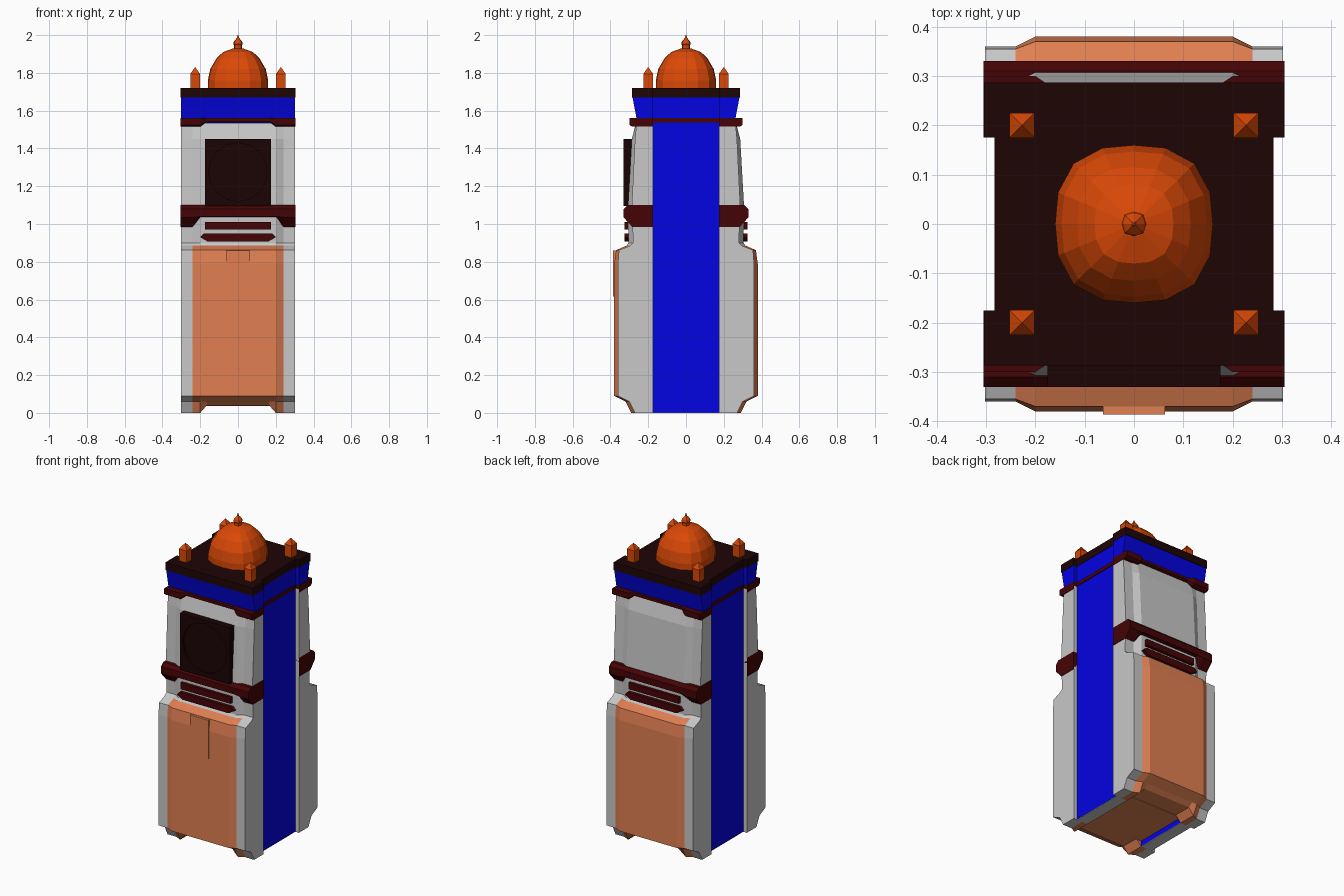
import bpy, bmesh, math

cube = bpy.data.objects.get("Cube")
if cube:
    bpy.data.objects.remove(cube, do_unlink=True)


def material(name, r, g, b):
    m = bpy.data.materials.new(name)
    m.use_nodes = True
    m.diffuse_color = (r, g, b, 1)
    m.node_tree.nodes["Principled BSDF"].inputs["Base Color"].default_value = (r, g, b, 1)
    return m


STONE = material("pale stone", .58, .58, .58)
PEACH = material("peach panel", .75, .215, .085)
ORANGE = material("deep orange", .70, .065, .002)
BLUE = material("royal blue", .001, .001, .75)
RED = material("dark red trim", .06, .001, .0015)
ROOF = material("dark brown roof", .013, .0015, .0015)
CLOCK = material("clock black", .011, .001, .0015)


def finish(name, bm, mats, mirror=""):
    bmesh.ops.recalc_face_normals(bm, faces=bm.faces[:])
    mesh = bpy.data.meshes.new(name)
    bm.to_mesh(mesh)
    bm.free()
    for m in mats:
        mesh.materials.append(m)
    ob = bpy.data.objects.new(name, mesh)
    bpy.context.collection.objects.link(ob)
    if mirror:
        mod = ob.modifiers.new("Mirror", 'MIRROR')
        mod.use_axis = ["X" in mirror, "Y" in mirror, False]
        mod.use_mirror_merge = False
    return ob


def loft(bm, rings):
    """Skin a stack of equal-sized closed rings, returning the vertex rings."""
    vs = [[bm.verts.new(p) for p in ring] for ring in rings]
    n = len(rings[0])
    for a, b in zip(vs, vs[1:]):
        for i in range(n):
            j = (i + 1) % n
            bm.faces.new((a[i], a[j], b[j], b[i]))
    return vs


def facade(name, rows, mats, half, z_in=.22, y_in=.22, rule=None):
    """Front and back slab; rows give z, y at the corners and z, y at the middle.

    Columns closer to the centre than z_in and y_in take the middle values."""
    columns = [-x for x in half] + list(reversed(half))
    n = len(columns)
    rings = []
    for zc, yc, zm, ym in rows:
        outer = [(x, -(ym if abs(x) < y_in else yc), zm if abs(x) < z_in else zc)
                 for x in columns]
        back = [(x, -.175, z) for x, y, z in reversed(outer)]
        rings.append(outer + back)
    bm = bmesh.new()
    vs = loft(bm, rings)
    for ring in (vs[0], vs[-1]):
        for i in range(n - 1):
            bm.faces.new((ring[i], ring[i + 1], ring[-2 - i], ring[-1 - i]))
    if rule:
        for f in bm.faces:
            f.material_index = rule(f.calc_center_median())
    return finish(name, bm, mats, "Y")


def box(name, x, y, z, mat, mirror=""):
    bm = bmesh.new()
    bmesh.ops.create_cube(bm, size=1)
    for v in bm.verts:
        v.co = [r[0] + (c + .5) * (r[1] - r[0]) for c, r in zip(v.co, (x, y, z))]
    return finish(name, bm, [mat], mirror)


def turned(name, profile, sides, mat, power=2, centre=(0, 0), phase=0, mirror=""):
    """Stacked polygon rings of (radius, z); power above 2 squares them off."""
    rings = []
    for r, z in profile:
        ring = []
        for i in range(sides):
            a = math.tau * i / sides + phase
            c, s = math.cos(a), math.sin(a)
            k = r / (abs(c) ** power + abs(s) ** power) ** (1 / power)
            ring.append((centre[0] + k * c, centre[1] + k * s, z))
        rings.append(ring)
    bm = bmesh.new()
    vs = loft(bm, rings)
    bm.faces.new(vs[0])
    bm.faces.new(vs[-1])
    return finish(name, bm, [mat], mirror)


# Stone shaft with wide base and coloured base panel
facade("stone_shaft", [
    (0, .27, .04, .29), (.06, .30, .06, .32), (.09, .36, .09, .38),
    (.79, .36, .79, .38), (.862, .355, .862, .37), (.885, .297, .885, .315),
    (.90, .28, .90, .305), (1.10, .287, 1.10, .307),
    (1.45, .27, 1.45, .287), (1.535, .262, 1.535, .265)],
    [STONE, PEACH], (.302, .24, .2, .165), z_in=.18,
    rule=lambda c: int(abs(c.x) < .235 and c.z < .88))

# Trim bands, frieze and roof edge
facade("lower_band", [(.985, .285, 1.035, .30), (1.035, .33, 1.04, .33),
                      (1.08, .33, 1.08, .33), (1.10, .31, 1.10, .31)],
       [RED], (.305, .24, .2))
facade("upper_band", [(1.515, .285, 1.538, .27), (1.525, .30, 1.543, .28),
                      (1.56, .30, 1.56, .28)], [RED], (.305, .2, .17),
       z_in=.18, y_in=.18)
facade("frieze", [(1.56, .262, 1.56, .262), (1.67, .283, 1.67, .283)],
       [BLUE], (.302, .2))
facade("roof_edge", [(1.67, .287, 1.67, .287), (1.72, .287, 1.72, .287)],
       [ROOF], (.304, .2))

# Slightly recessed blue core with raised underside and side rims
SPAN = (-.176, .176)
box("blue_core", (-.278, .278), SPAN, (.04, 1.67), BLUE)
box("underside", (-.2, .2), SPAN, (.036, .042), PEACH)
box("core_rim", (.2, .278), SPAN, (.003, .05), BLUE, "X")
box("rim_base", (.2, .277), SPAN, (0, .004), STONE, "X")
box("core_band", (-.283, .283), SPAN, (1.538, 1.56), RED)
box("roof_middle", (-.281, .281), SPAN, (1.67, 1.72), ROOF)

# Small trim bars below the lower band
box("upper_bar", (-.175, .175), (-.325, -.28), (.97, 1.01), RED, "Y")
bm = bmesh.new()
outline = [(-.2, .93), (-.16, .907), (.16, .907), (.2, .93), (.18, .95), (-.18, .95)]
bar = loft(bm, [[(x, y, z) for x, z in outline] for y in (-.325, -.28)])
for ring in bar:
    bm.faces.new(ring)
finish("lower_bar", bm, [RED], "Y")

# Front door plate
box("door_plate", (-.063, .063), (-.386, -.36), (.615, .86), PEACH)

# Clock panel with a shallow round recess
clock = box("clock_panel", (-.175, .175), (-.33, -.26), (1.095, 1.45), CLOCK)
cutter = turned("clock_cutter", [(.155, -.02), (.155, .02)], 16, CLOCK)
cutter.rotation_euler.x = math.pi / 2
cutter.location = (0, -.338, 1.275)
cutter.hide_render = True
cutter.hide_viewport = True
cut = clock.modifiers.new("Recess", 'BOOLEAN')
cut.object = cutter
cut.solver = 'EXACT'

# Dome and finials
turned("dome", [(.16, 1.72), (.16, 1.76), (.147, 1.82), (.115, 1.875),
                (.08, 1.91), (.025, 1.93)], 16, ORANGE, 2.6)
turned("dome_finial", [(.02, 1.925), (.02, 1.945), (.025, 1.952),
                       (.022, 1.966), (.006, 1.985), (.002, 2.0)], 8, ORANGE, 2.6)
turned("corner_finial", [(.036, 1.72), (.036, 1.795), (.001, 1.83)], 4, ORANGE,
       centre=(.227, .2), phase=math.pi / 4, mirror="XY")
